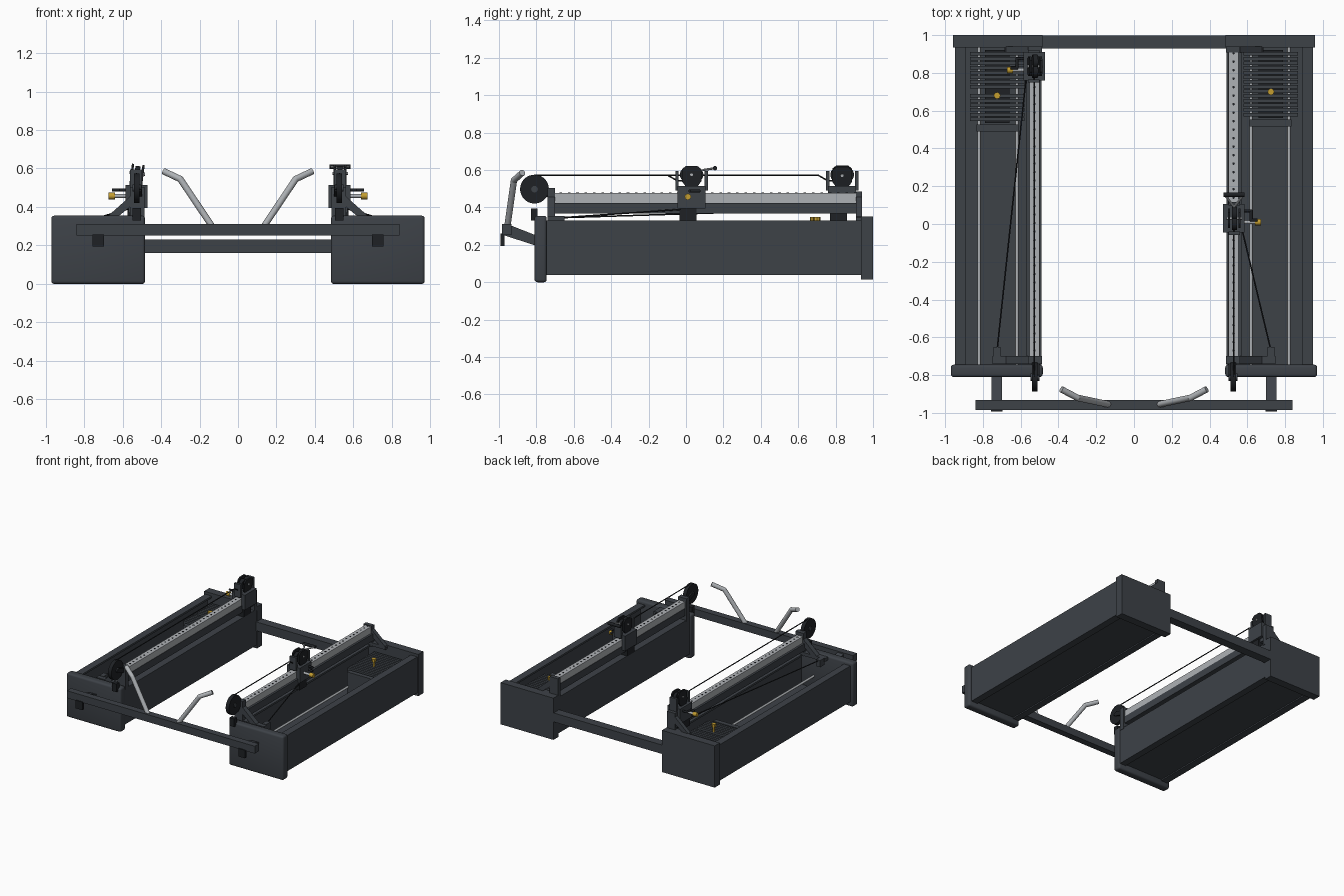
import bpy, bmesh, math
from mathutils import Vector, Matrix

if "Cube" in bpy.data.objects:
    bpy.data.objects.remove(bpy.data.objects["Cube"], do_unlink=True)


def material(name, rgb):
    m = bpy.data.materials.new(name)
    m.use_nodes = True
    m.diffuse_color = (*rgb, 1)
    m.node_tree.nodes["Principled BSDF"].inputs["Base Color"].default_value = (*rgb, 1)
    return m


FRAME = material("charcoal_paint", (0.047, 0.054, 0.064))
BLACK = material("black_plastic", (0.013, 0.015, 0.018))
STEEL = material("brushed_steel", (0.42, 0.44, 0.46))
GOLD = material("gold_knob", (0.55, 0.34, 0.03))


def finish(bm, name, mat, smooth=False):
    bmesh.ops.recalc_face_normals(bm, faces=bm.faces)
    me = bpy.data.meshes.new(name)
    bm.to_mesh(me)
    bm.free()
    me.materials.append(mat)
    ob = bpy.data.objects.new(name, me)
    bpy.context.collection.objects.link(ob)
    if smooth:
        bpy.ops.object.select_all(action='DESELECT')
        ob.select_set(True)
        bpy.context.view_layer.objects.active = ob
        bpy.ops.object.shade_smooth_by_angle(angle=math.radians(35))
    return ob


def add_box(bm, x, y, z):
    size = Matrix.Diagonal((abs(x[1] - x[0]), abs(y[1] - y[0]), abs(z[1] - z[0]), 1))
    mid = Matrix.Translation((sum(x) / 2, sum(y) / 2, sum(z) / 2))
    bmesh.ops.create_cube(bm, size=1, matrix=mid @ size)


def box(name, mat, *spans, bevel=0):
    """One object made of one or more (x, y, z) spans."""
    bm = bmesh.new()
    for s in spans:
        add_box(bm, *s)
    if bevel:
        bmesh.ops.bevel(bm, geom=bm.edges[:], offset=bevel, segments=3,
                        profile=0.5, affect='EDGES')
    return finish(bm, name, mat, bool(bevel))


def add_rod(bm, a, b, r, n=12):
    a, b = Vector(a), Vector(b)
    m = Matrix.Translation((a + b) / 2) @ (b - a).to_track_quat('Z', 'Y').to_matrix().to_4x4()
    bmesh.ops.create_cone(bm, cap_ends=True, segments=n, radius1=r, radius2=r,
                          depth=(b - a).length, matrix=m)


def tube(name, mat, pts, r, n=12):
    """Rods along a path, with round joints at the bends."""
    bm = bmesh.new()
    for a, b in zip(pts, pts[1:]):
        add_rod(bm, a, b, r, n)
    for p in pts[1:-1]:
        bmesh.ops.create_uvsphere(bm, u_segments=n, v_segments=8, radius=r,
                                  matrix=Matrix.Translation(p))
    return finish(bm, name, mat, True)


def prism(name, mat, pts, axis, lo, hi):
    """Extrude a 2D outline along x (points are y,z) or y (points are x,z)."""
    bm = bmesh.new()
    place = (lambda p: (lo, *p)) if axis == 'x' else (lambda p: (p[0], lo, p[1]))
    f = bm.faces.new([bm.verts.new(place(p)) for p in pts])
    ext = bmesh.ops.extrude_face_region(bm, geom=[f])
    step = (hi - lo, 0, 0) if axis == 'x' else (0, hi - lo, 0)
    bmesh.ops.translate(bm, vec=step,
                        verts=[v for v in ext['geom'] if isinstance(v, bmesh.types.BMVert)])
    return finish(bm, name, mat)


def tower(s, side, cy, stack_front, gap_after):
    X = lambda a, b: (s * a, s * b)
    # Housing trough: floor, side walls with inward flanges, end plates
    Y = (-0.75, 0.945)
    box(side + "_housing", FRAME,
        (X(0.51, 0.93), Y, (0.05, 0.065)),
        (X(0.49, 0.51), Y, (0.04, 0.33)), (X(0.928, 0.948), Y, (0.04, 0.33)),
        (X(0.51, 0.545), Y, (0.315, 0.33)), (X(0.89, 0.928), Y, (0.315, 0.33)),
        (X(0.51, 0.545), Y, (0.04, 0.05)), (X(0.89, 0.928), Y, (0.04, 0.05)))
    box(side + "_front_plate", FRAME, (X(0.483, 0.97), (-0.81, -0.745), (0, 0.355)), bevel=0.015)
    box(side + "_back_plate", FRAME, (X(0.485, 0.957), (0.935, 1.0), (0.015, 0.352)))

    # Weight stack on two guide rods
    n, pitch = 14, 0.0247
    plates = []
    for i in range(n):
        y = 0.91 - i * pitch - (0.025 if i >= gap_after else 0)
        plates.append((X(0.58, 0.868), (y, y - 0.019), (0.066, 0.285)))
    box(side + "_weight_plates", FRAME, *plates)
    box(side + "_stack_core", BLACK, (X(0.66, 0.79), (stack_front, 0.92), (0.08, 0.26)))
    box(side + "_stack_head", FRAME, (X(0.612, 0.835), (stack_front - 0.045, stack_front - 0.008), (0.07, 0.28)))
    for x in (0.62, 0.82):
        tube(side + "_guide_rod", STEEL, [(s * x, -0.75, 0.16), (s * x, 0.94, 0.16)], 0.009)
    py = 0.70 if s > 0 else 0.68
    tube(side + "_stack_pin", GOLD, [(s * 0.725, py, 0.28), (s * 0.725, py, 0.335)], 0.008)
    tube(side + "_stack_pin_knob", GOLD, [(s * 0.725, py, 0.325), (s * 0.725, py, 0.348)], 0.018, 8)

    # Raised rail with adjustment holes
    box(side + "_rail_base", FRAME, (X(0.497, 0.57), (-0.72, 0.93), (0.368, 0.425)))
    box(side + "_rail", STEEL, (X(0.50, 0.553), (-0.71, 0.925), (0.425, 0.478)))
    bm = bmesh.new()
    for i in range(36):
        y = -0.67 + i * 0.045
        add_rod(bm, (s * 0.527, y, 0.476), (s * 0.527, y, 0.48), 0.007, 8)
    finish(bm, side + "_rail_holes", BLACK)

    # Rail posts with diagonal braces and feet
    for end, y0, y1, top in (("front", -0.74, -0.70, 0.505), ("back", 0.908, 0.94, 0.485)):
        box(f"{side}_{end}_post", FRAME, (X(0.487, 0.56), (y0, y1), (0.32, top)))
        box(f"{side}_{end}_foot", FRAME, (X(0.487, 0.75 if end == "front" else 0.68), (y0, y1), (0.325, 0.352)))
        prism(f"{side}_{end}_brace", FRAME,
              [(s * 0.555, 0.46), (s * 0.685, 0.345), (s * 0.63, 0.345), (s * 0.555, 0.405)],
              'y', y0, y1)

    # Front pulley and its bracket
    tube(side + "_front_pulley", BLACK, [(s * 0.511, -0.81, 0.498), (s * 0.541, -0.81, 0.498)], 0.077, 36)
    tube(side + "_front_pulley_axle", FRAME, [(s * 0.504, -0.81, 0.498), (s * 0.548, -0.81, 0.498)], 0.018)
    prism(side + "_pulley_arm", BLACK,
          [(-0.83, 0.49), (-0.83, 0.50), (-0.80, 0.515), (-0.70, 0.48), (-0.70, 0.44)],
          'x', s * 0.499, s * 0.511)
    box(side + "_pulley_bracket", BLACK, (X(0.505, 0.547), (-0.83, -0.795), (0.33, 0.395)))

    # Sliding carriage
    box(side + "_carriage_block", FRAME, (X(0.47, 0.50), (cy - 0.075, cy + 0.075), (0.395, 0.515)),
        (X(0.553, 0.585), (cy - 0.075, cy + 0.075), (0.395, 0.515)),
        (X(0.50, 0.553), (cy - 0.075, cy + 0.075), (0.482, 0.515)))
    box(side + "_carriage_foot", BLACK, (X(0.485, 0.575), (cy - 0.065, cy + 0.025), (0.33, 0.40)))
    for d in (-0.078, 0.078):
        box(side + "_carriage_end", FRAME, (X(0.50, 0.56), (cy + d - 0.009, cy + d + 0.009), (0.49, 0.595)))
    # Swivel head: cheek plates around a pair of pulleys
    tilt = Matrix.Translation((s * 0.53, cy, 0.52)) @ Matrix.Rotation(math.radians(7 if s < 0 else 0), 4, 'Y') \
        @ Matrix.Translation((-s * 0.53, -cy, -0.52))
    head = []
    for x in (0.497, 0.552):
        c = cy
        head.append(prism(side + "_head_cheek", BLACK,
                          [(c - 0.052, 0.54), (c - 0.052, 0.605), (c - 0.03, 0.622), (c + 0.03, 0.622),
                           (c + 0.052, 0.605), (c + 0.052, 0.54), (c + 0.03, 0.51), (c - 0.03, 0.51)],
                          'x', s * x, s * (x + 0.012)))
    for d in (-0.025, 0.025):
        head.append(tube(side + "_head_pulley", BLACK, [(s * 0.518, cy + d, 0.575), (s * 0.544, cy + d, 0.575)], 0.038, 24))
    head.append(tube(side + "_head_axle", STEEL, [(s * 0.49, cy, 0.575), (s * 0.571, cy, 0.575)], 0.008))
    for ob in head:
        ob.data.transform(tilt)

    # Adjustment knob and locking lever
    ky = cy - 0.02
    tube(side + "_knob_shaft", STEEL, [(s * 0.58, ky, 0.457), (s * 0.645, ky, 0.457)], 0.010)
    tube(side + "_knob", GOLD, [(s * 0.64, ky, 0.457), (s * 0.672, ky, 0.457)], 0.017, 12)
    tube(side + "_lever", BLACK, [(s * 0.58, cy + 0.04, 0.488), (s * 0.62, cy + 0.04, 0.488),
                                  (s * 0.62, cy - 0.01, 0.488), (s * 0.655, cy - 0.01, 0.488)], 0.008)

    # Cables
    tube(side + "_top_cable", BLACK, [(s * 0.527, -0.81, 0.573), (s * 0.527, cy - 0.13, 0.573),
                                      (s * 0.527, cy - 0.075, 0.542), (s * 0.527, cy, 0.542)], 0.004, 8)
    tube(side + "_stack_cable", BLACK, [(s * 0.57, cy - 0.05, 0.39), (s * 0.725, -0.67, 0.345)], 0.004, 8)
    box(side + "_cable_guide", FRAME, (X(0.708, 0.745), (-0.705, -0.65), (0.30, 0.355)))

    # Arm joining the front bar to the housing
    prism(side + "_front_arm", FRAME,
          [(-0.985, 0.255), (-0.94, 0.305), (-0.80, 0.25), (-0.80, 0.195)], 'x', s * 0.70, s * 0.755)
    box(side + "_arm_cap", BLACK, (X(0.697, 0.757), (-0.992, -0.97), (0.195, 0.26)))

    # Grip bar
    tube(side + "_grip_bar", STEEL, [(s * 0.135, -0.955, 0.30), (s * 0.30, -0.92, 0.545),
                                     (s * 0.385, -0.875, 0.585)], 0.017, 16)


tower(1, "left", 0.03, 0.56, 14)
tower(-1, "right", 0.835, 0.535, 8)

# Bars joining the two towers
box("front_bar", FRAME, ((-0.84, 0.84), (-0.985, -0.932), (0.253, 0.312)))
box("back_bar", FRAME, ((-0.49, 0.49), (0.928, 0.998), (0.16, 0.232)))

# Handle hook hanging from the left carriage
tube("handle_hook", STEEL, [(0.53, 0.09, 0.60), (0.48, 0.155, 0.61)], 0.006, 8)
tube("handle_hook_mate", STEEL, [(0.53, 0.09, 0.60), (0.58, 0.155, 0.61)], 0.006, 8)
tube("handle_hook_bar", BLACK, [(0.475, 0.155, 0.61), (0.585, 0.155, 0.61)], 0.012, 12)
